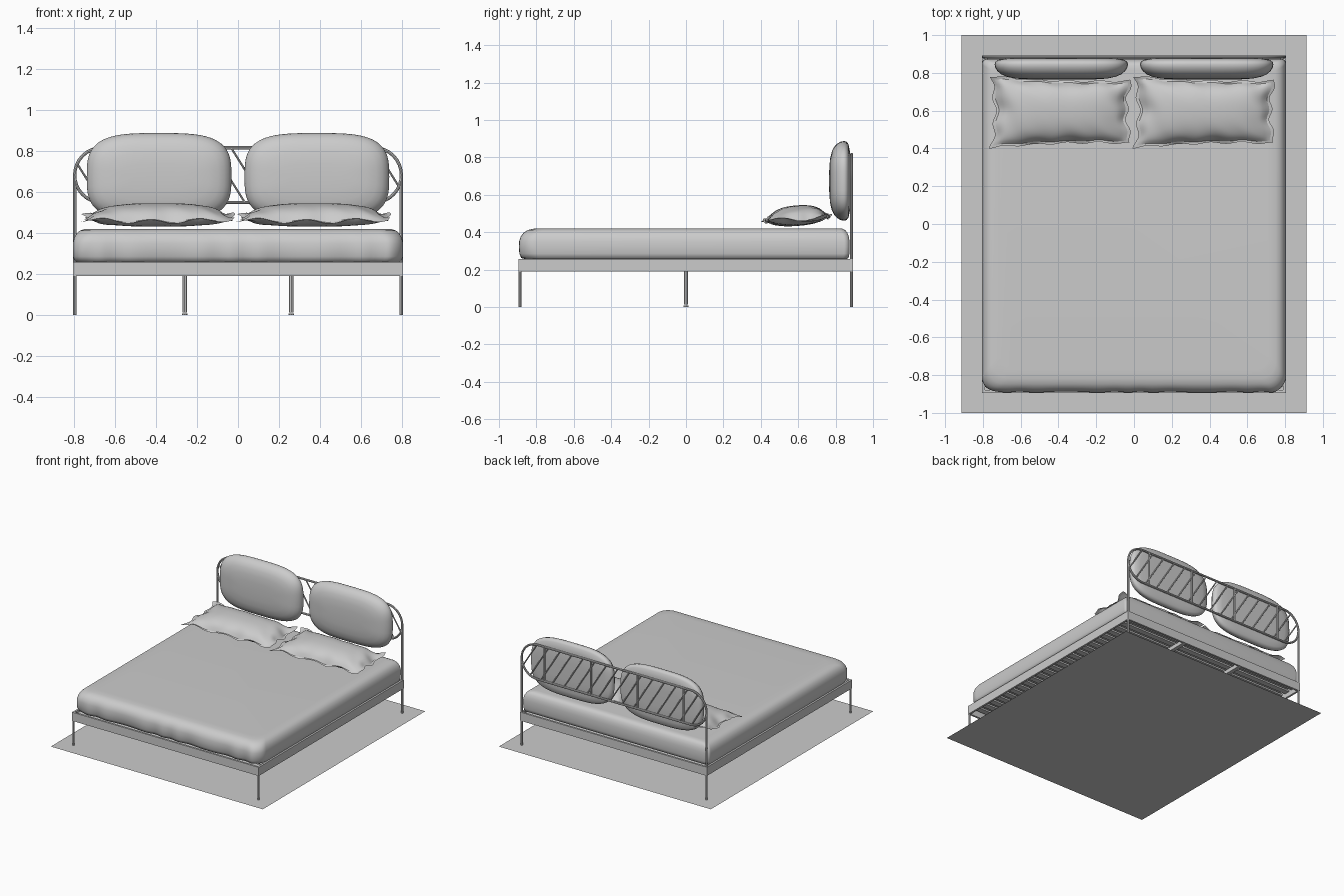
import bpy, bmesh
from math import sin, cos, pi, radians, copysign
from mathutils import Vector

default = bpy.data.objects.get("Cube")
if default:
    bpy.data.objects.remove(default)

GREY = bpy.data.materials.new("plain_grey")
GREY.use_nodes = True
GREY.diffuse_color = (0.6, 0.6, 0.6, 1)
GREY.node_tree.nodes["Principled BSDF"].inputs["Base Color"].default_value = (0.6, 0.6, 0.6, 1)


def finish(name, bm, angle=40):
    mesh = bpy.data.meshes.new(name)
    bm.to_mesh(mesh)
    bm.free()
    mesh.materials.append(GREY)
    obj = bpy.data.objects.new(name, mesh)
    bpy.context.collection.objects.link(obj)
    bpy.ops.object.select_all(action='DESELECT')
    obj.select_set(True)
    bpy.context.view_layer.objects.active = obj
    bpy.ops.object.shade_smooth_by_angle(angle=radians(angle))
    return obj


def add_box(bm, low, high):
    low, high = Vector(low), Vector(high)
    cube = bmesh.ops.create_cube(bm, size=1)["verts"]
    for v in cube:
        v.co = (low + high) / 2 + v.co * (high - low)


def tubes(name, paths, radius):
    """Round bars along point lists; each path is (points, closed)."""
    curve = bpy.data.curves.new(name, 'CURVE')
    curve.dimensions = '3D'
    curve.bevel_depth = radius
    curve.bevel_resolution = 2
    curve.use_fill_caps = True
    for points, closed in paths:
        spline = curve.splines.new('POLY')
        spline.points.add(len(points) - 1)
        for p, co in zip(spline.points, points):
            p.co = (*co, 1)
        spline.use_cyclic_u = closed
    temp = bpy.data.objects.new(name + "_path", curve)
    bpy.context.collection.objects.link(temp)
    bpy.context.view_layer.update()
    mesh = bpy.data.meshes.new_from_object(temp.evaluated_get(bpy.context.evaluated_depsgraph_get()))
    bm = bmesh.new()
    bm.from_mesh(mesh)
    bpy.data.objects.remove(temp)
    bpy.data.meshes.remove(mesh)
    return finish(name, bm)


def loft(bm, rings):
    """Skin closed rings in order and cap both ends."""
    loops = [[bm.verts.new(p) for p in ring] for ring in rings]
    n = len(loops[0])
    for a, b in zip(loops, loops[1:]):
        for i in range(n):
            bm.faces.new((a[i], a[(i + 1) % n], b[(i + 1) % n], b[i]))
    bm.faces.new(loops[0])
    bm.faces.new(loops[-1])
    bmesh.ops.recalc_face_normals(bm, faces=bm.faces)


# Floor panel
bm = bmesh.new()
bmesh.ops.create_grid(bm, x_segments=1, y_segments=1, size=1)
for v in bm.verts:
    v.co.x *= 0.914
finish("floor_panel", bm)

# Bed frame rails
X, FRONT, BACK, T = 0.805, -0.895, 0.893, 0.015
bm = bmesh.new()
for s in (-1, 1):
    add_box(bm, (min(s * X, s * (X - T)), FRONT, 0.19), (max(s * X, s * (X - T)), BACK, 0.257))
for y in (FRONT, BACK - T):
    add_box(bm, (-X, y, 0.19), (X, y + T, 0.257))
finish("frame_rails", bm)

# Support beams and slats
bm = bmesh.new()
for x in (-0.26, 0.26):
    add_box(bm, (x - 0.015, FRONT + T, 0.195), (x + 0.015, BACK - T, 0.225))
finish("support_beams", bm)
bm = bmesh.new()
for i in range(24):
    y = -0.84 + i * 0.073
    add_box(bm, (-X + T, y - 0.022, 0.225), (X - T, y + 0.022, 0.238))
finish("slats", bm)

# Legs, with a foot under each middle leg
LX, HY = 0.797, 0.885
tubes("front_legs", [([(s * LX, -0.887, 0), (s * LX, -0.887, 0.25)], False) for s in (-1, 1)], 0.008)
tubes("middle_legs", [([(s * 0.26, 0, 0.012), (s * 0.26, 0, 0.2)], False) for s in (-1, 1)], 0.011)
tubes("middle_feet", [([(s * 0.26, 0, 0), (s * 0.26, 0, 0.008)], False) for s in (-1, 1)], 0.014)

# Headboard: posts, rounded loop, uprights and slanted bars
MID, R = 0.682, 0.134
SX = LX - R
loop = []
for side, start in ((1, -pi / 2), (-1, pi / 2)):
    for i in range(17):
        a = start + pi * i / 16
        loop.append((side * SX + R * cos(a), HY, MID + R * sin(a)))
posts = [([(s * LX, HY, 0), (s * LX, HY, MID)], False) for s in (-1, 1)]
tubes("headboard_frame", posts + [(loop, True)], 0.008)

uprights = [([(x, HY, MID - R), (x, HY, MID + R)], False) for x in (-0.6, -0.2, 0.2, 0.6)]
tubes("headboard_uprights", uprights, 0.007)

slants = []
for k in range(16):
    inside = []
    for j in range(61):
        dz = R * (j / 30 - 1)
        x = -0.75 + 0.1 * k - dz / 1.6
        if max(abs(x) - SX, 0) ** 2 + dz * dz <= R * R * 1.001:
            inside.append((x, HY, MID + dz))
    if len(inside) > 4:
        slants.append(([inside[0], inside[-1]], False))
tubes("headboard_slanted_bars", slants, 0.005)


# Mattress with a softly gathered front edge
def mattress_ring(inset, z):
    points = []
    back = 0.875 - inset * 0.5
    front = -0.893 + inset
    half = 0.806 - inset * 0.75
    corners = ((1, back, 0.03, 0), (-1, back, 0.03, 1), (-1, front, 0.085, 2), (1, front, 0.085, 3))
    for sx, y, r, quarter in corners:
        cy = y - copysign(r, y)
        for i in range(11):
            a = (quarter + i / 10) * pi / 2
            points.append(Vector((sx * (half - r) + r * cos(a), cy + r * sin(a), z)))
        if quarter == 2:
            for i in range(1, 60):
                points.append(Vector((-(half - r) + 2 * (half - r) * i / 60, y, z)))
    for p in points:
        if p.y < -0.7 and z < 0.4:
            fade = (0.41 - z) / 0.15
            p.y += 0.006 * fade * (1 + sin(p.x * 31 + 2 * sin(p.x * 9)))
    return points


profile = ((0.035, 0.255), (0.012, 0.262), (0.002, 0.285), (0, 0.32), (0.001, 0.35), (0.009, 0.376),
           (0.025, 0.397), (0.046, 0.411), (0.075, 0.418), (0.12, 0.42))
bm = bmesh.new()
loft(bm, [mattress_ring(i, z) for i, z in profile])
finish("mattress", bm, 60)


# Domed back cushions
def cushion_ring(cx, scale, y):
    ring = []
    for i in range(64):
        a = 2 * pi * i / 64
        c, s = cos(a), sin(a)
        px = copysign(abs(c) ** 0.58, c)
        pz = copysign(abs(s) ** 0.62, s)
        inset = 0.213 * (1 - scale)
        ring.append((cx + px * (0.353 - inset * 1.15), y, 0.674 + pz * (0.213 - inset)))
    return ring


dome = ((0.3, 0.878), (0.75, 0.876), (0.92, 0.869), (0.985, 0.858), (1, 0.845), (0.985, 0.828),
        (0.94, 0.81), (0.86, 0.793), (0.74, 0.78), (0.55, 0.77), (0.3, 0.766), (0.08, 0.765))
for side, label in ((1, "left"), (-1, "right")):
    bm = bmesh.new()
    loft(bm, [cushion_ring(side * 0.385, k, y) for k, y in dome])
    finish(label + "_back_cushion", bm, 60)


# Sleeping pillows with a flat wavy hem
def pillow_point(u, v, face):
    inner_u, inner_v = min(abs(u) / 0.93, 1), min(abs(v) / 0.9, 1)
    puff = ((1 - inner_u ** 3) * (1 - inner_v ** 2.4)) ** 0.55
    hem = max(abs(u), abs(v)) ** 6
    x = u * (0.372 - 0.022 * (1 - v * v)) + 0.01 * hem * sin(v * 9 + 1)
    y = v * (0.178 - 0.012 * (1 - u * u)) - 0.012 * u * v + 0.005 * hem * sin(u * 14)
    crease = 0.004 * sin(u * 17 + v * 5) * (1 - puff) * (1 - hem)
    height = 0.066 if face > 0 else 0.044
    z = face * height * puff + crease + hem * 0.011 * sin(u * 10 + v * 4) + 0.012 * v
    z -= 0.012 * hem * (1 - abs(u * v))
    return x, y, z


NU, NV = 48, 28
for cx, label in ((0.373, "left"), (-0.387, "right")):
    bm = bmesh.new()
    for face in (1, -1):
        grid = [[bm.verts.new(pillow_point(2 * i / NU - 1, 2 * j / NV - 1, face)) for i in range(NU + 1)]
                for j in range(NV + 1)]
        for j in range(NV):
            for i in range(NU):
                bm.faces.new((grid[j][i], grid[j][i + 1], grid[j + 1][i + 1], grid[j + 1][i]))
    bmesh.ops.remove_doubles(bm, verts=bm.verts, dist=0.0002)
    bmesh.ops.recalc_face_normals(bm, faces=bm.faces)
    bmesh.ops.translate(bm, verts=bm.verts, vec=(cx, 0.593, 0.477))
    finish(label + "_pillow", bm, 70)
